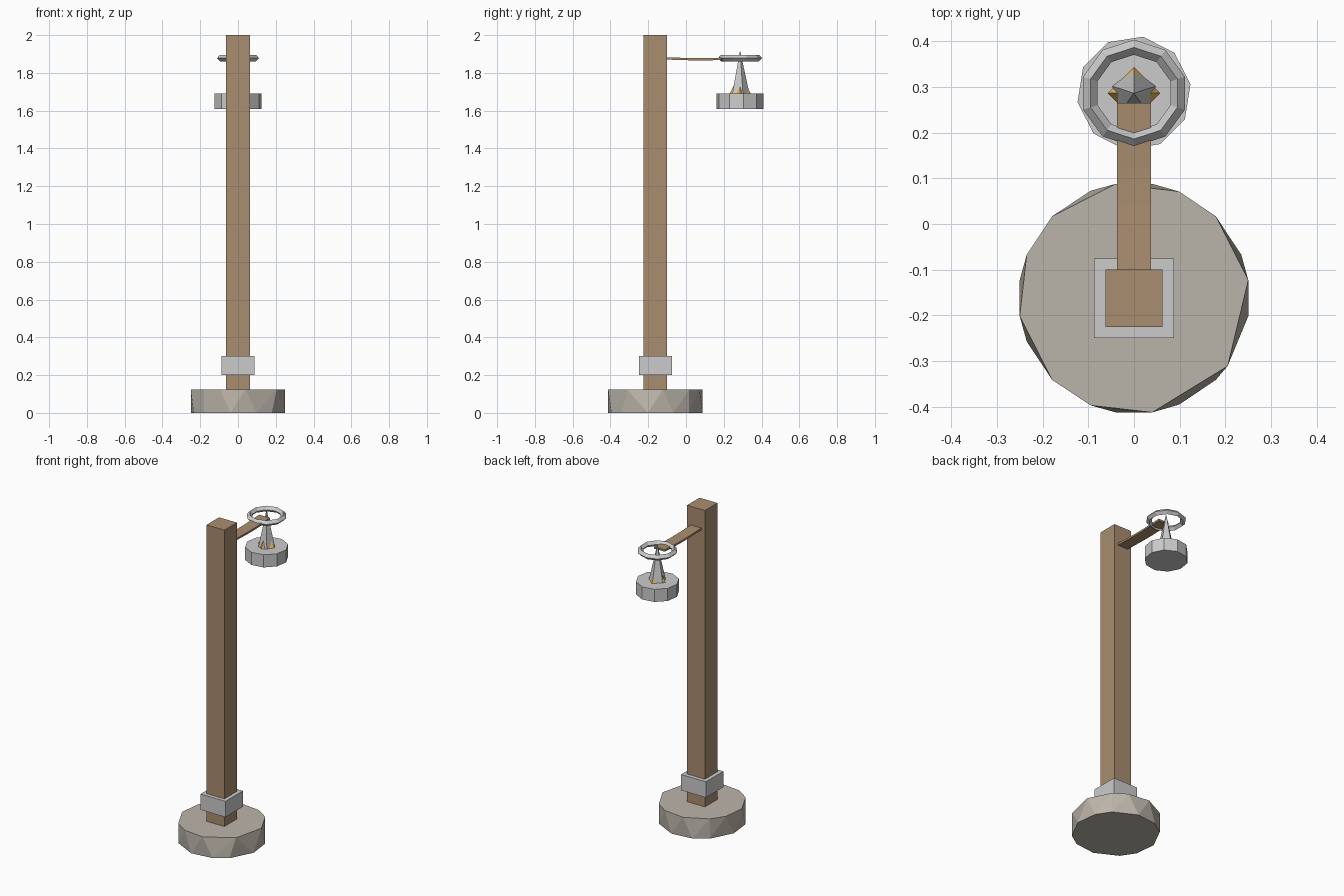
import bpy, bmesh
from math import radians, cos, sin, pi
from mathutils import Vector

if "Cube" in bpy.data.objects:
    bpy.data.objects.remove(bpy.data.objects["Cube"])


def material(name, rgb):
    m = bpy.data.materials.new(name)
    m.diffuse_color = (*rgb, 1)
    m.use_nodes = True
    m.node_tree.nodes["Principled BSDF"].inputs["Base Color"].default_value = m.diffuse_color
    return m


WOOD = material("wood", (0.40, 0.27, 0.16))
STONE = material("stone", (0.50, 0.46, 0.40))
GOLD = material("gold", (0.80, 0.48, 0.13))


def finish(name, bm, mat=None):
    bmesh.ops.recalc_face_normals(bm, faces=bm.faces)
    me = bpy.data.meshes.new(name)
    bm.to_mesh(me)
    bm.free()
    ob = bpy.data.objects.new(name, me)
    bpy.context.collection.objects.link(ob)
    if mat:
        me.materials.append(mat)
    return ob


def box(name, lo, hi, mat=None):
    bm = bmesh.new()
    bmesh.ops.create_cube(bm, size=1)
    lo, hi = Vector(lo), Vector(hi)
    for v in bm.verts:
        v.co = (lo + hi) / 2 + v.co * (hi - lo)
    return finish(name, bm, mat)


def chipped_disc(name, centre, r, z0, z1, low, high, mat=None):
    """Irregular disc: hull of two rings with vertices at the given angles."""
    bm = bmesh.new()
    for z, angles in ((z0, low), (z1, high)):
        for a in map(radians, angles):
            bm.verts.new((centre[0] + r * cos(a), centre[1] + r * sin(a), z))
    bmesh.ops.convex_hull(bm, input=bm.verts)
    bmesh.ops.dissolve_limit(bm, angle_limit=radians(1), verts=bm.verts, edges=bm.edges)
    return finish(name, bm, mat)


def spike(name, sides, r, z0, z1, centre, mat=None):
    bm = bmesh.new()
    ring = [bm.verts.new((centre[0] + r * cos(pi / 2 + 2 * pi * i / sides),
                          centre[1] + r * sin(pi / 2 + 2 * pi * i / sides), z0))
            for i in range(sides)]
    tip = bm.verts.new((*centre, z1))
    bm.faces.new(ring)
    for i in range(sides):
        bm.faces.new((ring[i], ring[(i + 1) % sides], tip))
    return finish(name, bm, mat)


# Stone foot, post and collar
chipped_disc("base", (0, -0.162), 0.253, 0, 0.125,
             (171, 135, 112, 81, 45, 22, -9, -45, -67, -99, -135, -158),
             (189, 158, 135, 99, 67, 45, 9, -36, -81, -112, -135), STONE)
box("post", (-0.0625, -0.225, 0.1), (0.0625, -0.1, 2), WOOD)
box("collar", (-0.087, -0.249, 0.2), (0.087, -0.075, 0.3))

# Thin, slightly sagging arm
bm = bmesh.new()
sections = []
for y, z in ((-0.12, 1.877), (0.04, 1.872), (0.12, 1.872), (0.265, 1.878)):
    t = 0.006
    sections.append([bm.verts.new((x, y, z + dz)) for x, dz in
                     ((-0.037, -t), (0.037, -t), (0.037, t), (-0.037, t))])
for a, b in zip(sections, sections[1:]):
    for i in range(4):
        j = (i + 1) % 4
        bm.faces.new((a[i], a[j], b[j], b[i]))
bm.faces.new(sections[0])
bm.faces.new(sections[-1])
finish("arm", bm, WOOD)

# Hanging lamp: dish, spike, flame collar and ring
C = (0, 0.286)
chipped_disc("lamp_dish", C, 0.125, 1.61, 1.69,
             [9 + 36 * i for i in range(10)], [9 + 36 * i for i in range(10)])
spike("lamp_spike", 5, 0.05, 1.69, 1.92, C)
for i, (dx, dy) in enumerate(((0, 0.03), (-0.03, 0), (0.03, 0), (0, -0.03))):
    spike(f"flame_{i}", 4, 0.03 if dy >= 0 else 0.028, 1.685, 1.74,
          (C[0] + dx, C[1] + dy), GOLD)

bm = bmesh.new()
N = 10
rows = []
for i in range(N):
    a = 2 * pi * i / N + radians(18)
    rows.append([bm.verts.new((C[0] + r * cos(a), C[1] + r * sin(a), z))
                 for r, z in ((0.117, 1.878), (0.1, 1.896), (0.084, 1.878), (0.1, 1.861))])
for i in range(N):
    a, b = rows[i], rows[(i + 1) % N]
    for k in range(4):
        m = (k + 1) % 4
        bm.faces.new((a[k], a[m], b[m], b[k]))
finish("lamp_ring", bm)
